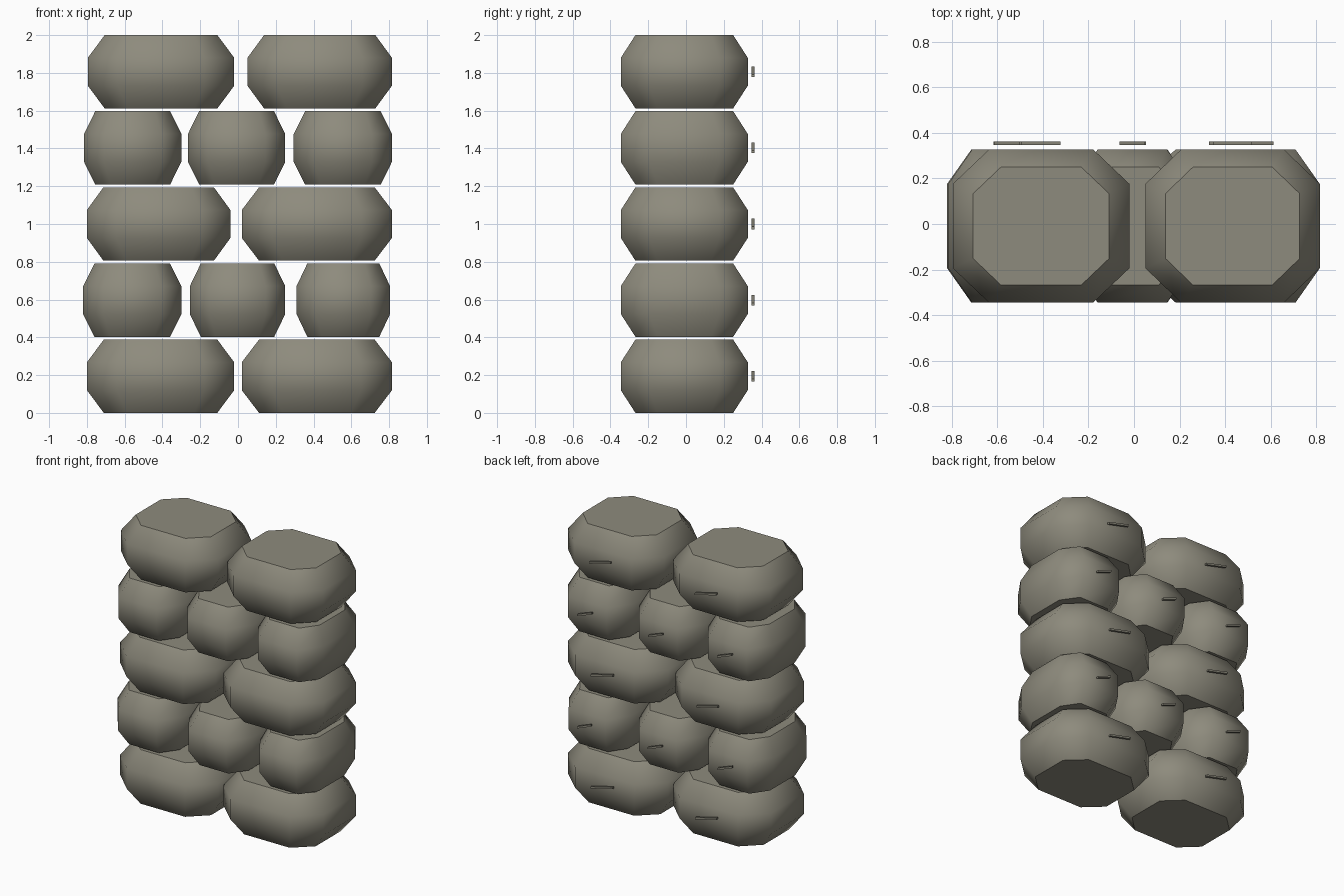
import bpy
import bmesh

cube = bpy.data.objects.get("Cube")
if cube:
    bpy.data.objects.remove(cube, do_unlink=True)

stone_mat = bpy.data.materials.new("warm grey stone")
stone_mat.use_nodes = True
COLOUR = (0.27, 0.258, 0.205, 1)
stone_mat.diffuse_color = COLOUR
stone_mat.node_tree.nodes["Principled BSDF"].inputs["Base Color"].default_value = COLOUR

ROW_STEP, STONE_HEIGHT = 0.403, 0.388
Y_FRONT, Y_BACK = -0.345, 0.327
# Height above the stone's base and width factor of each ring
RINGS = [(0, 0.77), (0.12, 1), (0.268, 1), (STONE_HEIGHT, 0.77)]
# Cut-corner outline inside a unit square
A, B = 0.295, 0.275
OUTLINE = [(-A, -0.5), (A, -0.5), (0.5, -B), (0.5, B),
           (A, 0.5), (-A, 0.5), (-0.5, B), (-0.5, -B)]


def finish(bm, name):
    bmesh.ops.recalc_face_normals(bm, faces=bm.faces)
    mesh = bpy.data.meshes.new(name)
    bm.to_mesh(mesh)
    bm.free()
    mesh.materials.append(stone_mat)
    bpy.context.collection.objects.link(bpy.data.objects.new(name, mesh))


def add_stone(name, x0, x1, z):
    """Rounded block: flat caps, smooth bulging sides."""
    bm = bmesh.new()
    cx, cy = (x0 + x1) / 2, (Y_FRONT + Y_BACK) / 2
    w, d = x1 - x0, Y_BACK - Y_FRONT
    rings = [[bm.verts.new((cx + u * w * s, cy + v * d * s, z + h)) for u, v in OUTLINE]
             for h, s in RINGS]
    n = len(OUTLINE)
    for low, high in zip(rings, rings[1:]):
        for i in range(n):
            j = (i + 1) % n
            bm.faces.new((low[i], low[j], high[j], high[i])).smooth = True
    for cap in (rings[0], rings[-1]):
        bm.faces.new(cap)
        for i in range(n):
            bm.edges.get((cap[i], cap[(i + 1) % n])).smooth = False
    finish(bm, name)


def add_sliver(name, x0, x1, z):
    """Thin slanted bar floating just behind a stone."""
    cx, half = (x0 + x1) / 2, 0.11 * (x1 - x0)
    bm = bmesh.new()
    bmesh.ops.create_cube(bm, size=1)
    for v in bm.verts:
        side = 2 * v.co.x
        v.co = (cx + side * half, 0.354 + v.co.y * 0.016,
                z - side * 0.021 + v.co.z * 0.014)
    finish(bm, name)


# Stone spans along x, one list per course from the ground up
COURSES = [
    [(-0.80, -0.02), (0.02, 0.815)],
    [(-0.82, -0.30), (-0.255, 0.25), (0.31, 0.805)],
    [(-0.80, -0.04), (0.02, 0.815)],
    [(-0.815, -0.30), (-0.265, 0.25), (0.295, 0.815)],
    [(-0.795, -0.02), (0.05, 0.815)],
]
for row, spans in enumerate(COURSES):
    base = row * ROW_STEP
    for col, (x0, x1) in enumerate(spans):
        tag = f"{row + 1}_{col + 1}"
        add_stone("stone_" + tag, x0, x1, base)
        add_sliver("back_sliver_" + tag, x0, x1, base + STONE_HEIGHT / 2)
